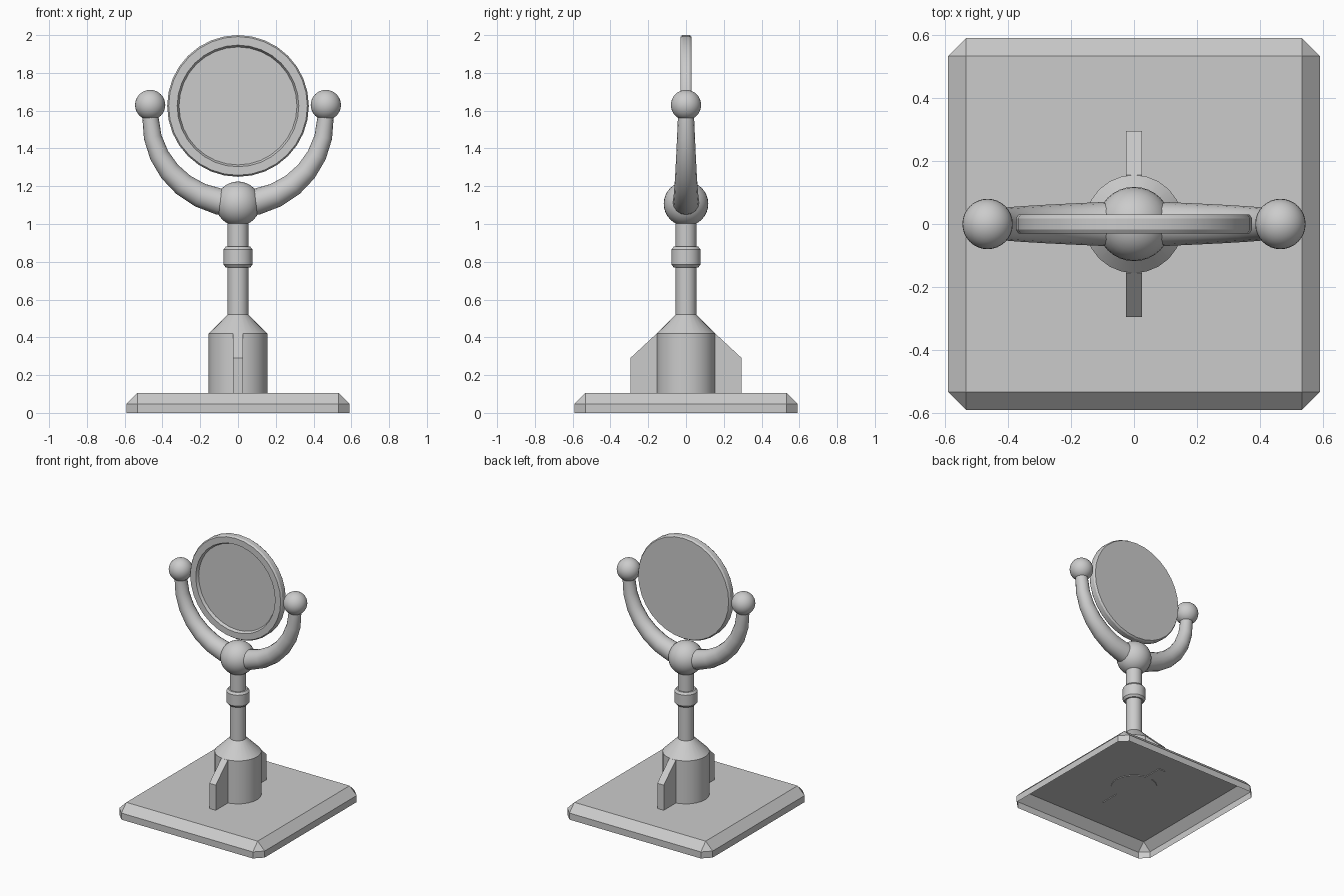
import bpy, bmesh, math

if "Cube" in bpy.data.objects:
    bpy.data.objects.remove(bpy.data.objects["Cube"])


def finish(name, bm, smooth=True):
    mesh = bpy.data.meshes.new(name)
    bm.to_mesh(mesh)
    bm.free()
    ob = bpy.data.objects.new(name, mesh)
    bpy.context.collection.objects.link(ob)
    if smooth:
        shade(ob)
    return ob


def shade(ob):
    bpy.ops.object.select_all(action='DESELECT')
    ob.select_set(True)
    bpy.context.view_layer.objects.active = ob
    bpy.ops.object.shade_smooth_by_angle(angle=math.radians(30))


def lathe(name, profile, sides):
    """Revolve (radius, height) points around z, capping both ends."""
    bm = bmesh.new()
    rings = []
    for r, z in profile:
        rings.append([bm.verts.new((r * math.cos(t), r * math.sin(t), z))
                      for t in (math.tau * i / sides for i in range(sides))])
    for a, b in zip(rings, rings[1:]):
        for i in range(sides):
            j = (i + 1) % sides
            bm.faces.new((a[i], a[j], b[j], b[i]))
    bm.faces.new(rings[0][::-1])
    bm.faces.new(rings[-1])
    return finish(name, bm)


def ball(name, x, z, r):
    bm = bmesh.new()
    bmesh.ops.create_uvsphere(bm, u_segments=32, v_segments=16, radius=r)
    bmesh.ops.translate(bm, verts=bm.verts, vec=(x, 0, z))
    return finish(name, bm)


# Base plate: chamfered top and corners, open underneath
bm = bmesh.new()
bmesh.ops.create_cube(bm, size=1)
for v in bm.verts:
    v.co = (v.co.x * 1.18, v.co.y * 1.18, (v.co.z + 0.5) * 0.105)
bottom = [f for f in bm.faces if f.normal.z < -0.5]
bmesh.ops.delete(bm, geom=bottom, context='FACES_ONLY')
bmesh.ops.bevel(bm, geom=[e for e in bm.edges if not e.is_boundary],
                offset=0.057, segments=1, affect='EDGES')
finish("base_plate", bm, smooth=False)

# Pedestal with tapered shoulder, and the collar on its shaft
lathe("pedestal", [(0.156, 0.1), (0.156, 0.42), (0.055, 0.52), (0.055, 1.08)], 24)
lathe("collar", [(0.065, 0.77), (0.077, 0.785), (0.077, 0.865), (0.065, 0.88)], 24)

# Front and back fins
for name, s in (("front_fin", -1), ("back_fin", 1)):
    bm = bmesh.new()
    outline = [(0.1, 0.1), (0.295, 0.1), (0.295, 0.29), (0.155, 0.42), (0.1, 0.42)]
    face = bm.faces.new([bm.verts.new((-0.026, s * y, z)) for y, z in outline])
    ext = bmesh.ops.extrude_face_region(bm, geom=[face], use_keep_orig=True)
    moved = [g for g in ext["geom"] if isinstance(g, bmesh.types.BMVert)]
    bmesh.ops.translate(bm, verts=moved, vec=(0.052, 0, 0))
    bmesh.ops.recalc_face_normals(bm, faces=bm.faces)
    finish(name, bm, smooth=False)

# Hub and the two pivot balls
ball("hub", 0, 1.107, 0.118)
ball("left_pivot", -0.465, 1.63, 0.08)
ball("right_pivot", 0.465, 1.63, 0.08)

# Tapered U-shaped yoke
steps = 7
path = [(-0.463, 1.63, 0.043)]
for i in range(-steps, steps + 1):
    t = i / steps
    a = t * math.pi / 2
    path.append((0.463 * math.sin(a), 1.56 - 0.452 * math.cos(a), 0.074 - 0.031 * abs(t)))
path.append((0.463, 1.63, 0.043))
curve = bpy.data.curves.new("yoke", 'CURVE')
curve.dimensions = '3D'
curve.bevel_depth = 1.0
curve.bevel_resolution = 6
curve.use_fill_caps = True
spline = curve.splines.new('POLY')
spline.points.add(len(path) - 1)
for p, (x, z, r) in zip(spline.points, path):
    p.co = (x, 0, z, 1)
    p.radius = r
yoke = bpy.data.objects.new("yoke", curve)
bpy.context.collection.objects.link(yoke)
bpy.ops.object.select_all(action='DESELECT')
yoke.select_set(True)
bpy.context.view_layer.objects.active = yoke
bpy.ops.object.convert(target='MESH')
shade(bpy.context.view_layer.objects.active)

# Round mirror: chamfered rim, recessed glass facing the front
disc = lathe("mirror", [(0.367, -0.03), (0.375, -0.018), (0.375, 0.018), (0.367, 0.03),
                        (0.322, 0.03), (0.312, 0.01)], 32)
disc.rotation_euler.x = math.pi / 2
disc.location.z = 1.625
